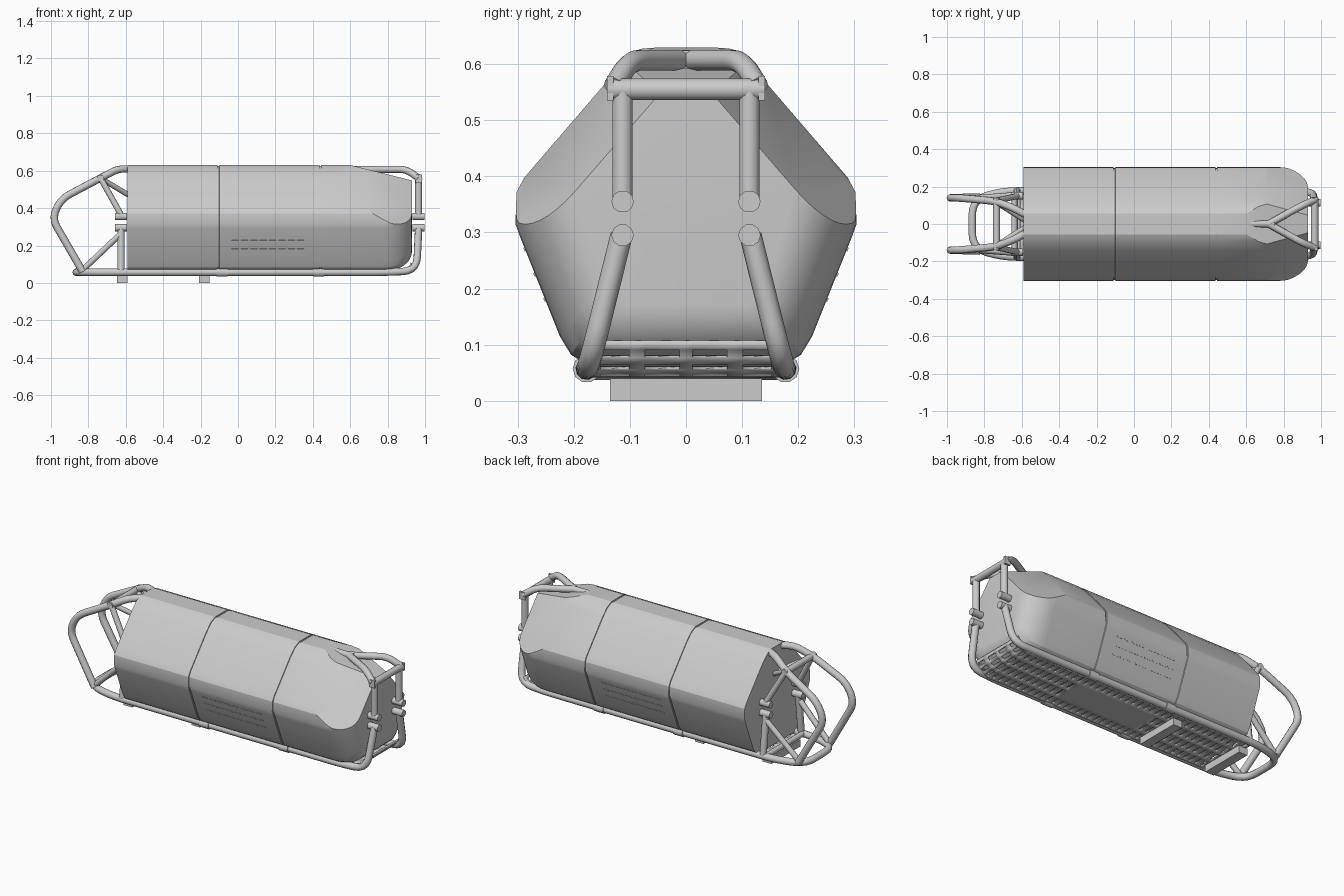
import bpy, bmesh, math
from mathutils import Vector

if "Cube" in bpy.data.objects:
    bpy.data.objects.remove(bpy.data.objects["Cube"])


def finish(bm, name, angle=30):
    bmesh.ops.recalc_face_normals(bm, faces=bm.faces[:])
    me = bpy.data.meshes.new(name)
    bm.to_mesh(me)
    bm.free()
    ob = bpy.data.objects.new(name, me)
    bpy.context.collection.objects.link(ob)
    bpy.ops.object.select_all(action='DESELECT')
    ob.select_set(True)
    bpy.context.view_layer.objects.active = ob
    bpy.ops.object.shade_smooth_by_angle(angle=math.radians(angle))
    return ob


def rounded(pts, r, n=5):
    # Replace polyline corners with short arcs
    pts = [Vector(p) for p in pts]
    out = [pts[0]]
    for a, b, c in zip(pts, pts[1:], pts[2:]):
        k = min(r, (a - b).length * .48, (c - b).length * .48)
        p, q = b + (a - b).normalized() * k, b + (c - b).normalized() * k
        for i in range(n + 1):
            t = i / n
            out.append(p * (1 - t) ** 2 + b * 2 * t * (1 - t) + q * t * t)
    return out + [pts[-1]]


def tube(name, pts, r=.019, bend=.07):
    cu = bpy.data.curves.new(name, 'CURVE')
    cu.dimensions = '3D'
    cu.bevel_depth, cu.bevel_resolution, cu.use_fill_caps = r, 3, True
    path = rounded(pts, bend)
    sp = cu.splines.new('POLY')
    sp.points.add(len(path) - 1)
    for p, v in zip(sp.points, path):
        p.co = (*v, 1)
    ob = bpy.data.objects.new(name, cu)
    bpy.context.collection.objects.link(ob)
    bpy.ops.object.select_all(action='DESELECT')
    ob.select_set(True)
    bpy.context.view_layer.objects.active = ob
    bpy.ops.object.convert(target='MESH')
    bpy.ops.object.shade_smooth_by_angle(angle=math.radians(50))


def pair(name, pts, r=.019, bend=.07):
    for side, s in (("left", 1), ("right", -1)):
        tube(f"{name}_{side}", [(x, y * s, z) for x, y, z in pts], r, bend)


def box(bm, c, size, tilt=None):
    vs = bmesh.ops.create_cube(bm, size=1)['verts']
    for v in vs:
        p = Vector(v.co[i] * size[i] for i in range(3))
        if tilt:
            p.y, p.z = (p.y * math.cos(tilt) - p.z * math.sin(tilt),
                        p.y * math.sin(tilt) + p.z * math.cos(tilt))
        v.co = p + Vector(c)


# Main hull: lofted rounded hexagon with seam grooves and rounded nose
half = [(.055, .63), (.095, .613), (.14, .57), (.288, .398), (.302, .372), (.304, .315),
        (.295, .29), (.225, .115), (.205, .082), (.17, .06)]
profile = half + [(-y, z) for y, z in reversed(half)]
rings = [(-.592, 1, 1)]
for sx in (-.105, .44):
    rings += [(sx - .005, 1, 1), (sx - .004, .982, .985), (sx + .004, .982, .985), (sx + .005, 1, 1)]
for i in range(10):
    a = math.radians(i * 10)
    drop = 1 - math.cos(a)
    rings.append((.775 + .155 * math.sin(a), 1 - .36 * drop, 1 - .19 * drop))
bm = bmesh.new()
loops = []
for x, sy, sz in rings:
    zc = .63 if x > .7 else .34
    loops.append([bm.verts.new((x, y * sy, zc + (z - zc) * sz)) for y, z in profile])
n = len(profile)
for a, b in zip(loops, loops[1:]):
    for i in range(n):
        bm.faces.new((a[i], a[(i + 1) % n], b[(i + 1) % n], b[i]))
bm.faces.new(loops[0])
bm.faces.new(loops[-1])
# Sloped top and shoulder facets on the nose
for co, no in (((.60, 0, .63), (.25, 0, 1)),
               ((.70, .14, .57), (.37, .756, .654)), ((.70, -.14, .57), (.37, -.756, .654))):
    bmesh.ops.bisect_plane(bm, geom=bm.verts[:] + bm.edges[:] + bm.faces[:], dist=1e-5,
                           plane_co=co, plane_no=no, clear_outer=True)
    bmesh.ops.holes_fill(bm, edges=[e for e in bm.edges if e.is_boundary], sides=0)
finish(bm, "hull", 22)

# Side vent slits, three dashed rows on each lower flank
bm = bmesh.new()
for s in (-1, 1):
    for z in (.27, .225, .18):
        y = .295 - (.29 - z) * .4
        for i in range(8):
            box(bm, (-.015 + i * .05, s * y, z), (.038, .004, .007), s * math.radians(-22))
finish(bm, "side_vents")

# Slotted skid plate, turned up at the front
path = [(-.61, .045)]
while path[-1][0] < .83:
    path.append((path[-1][0] + (.026 if len(path) % 2 else .014), .045))
x0 = path[-1][0]
for i in range(1, 8):
    a = math.radians(i * 11)
    path.append((x0 + .10 * math.sin(a), .045 + .08 * (1 - math.cos(a))))
cols = [-.178, -.155, -.105, -.075, -.025, .018, .062, .105, .155, .178]
cols = [-.18, -.155, -.105, -.075, -.025, .025, .075, .105, .155, .18]
cols = [-.18, -.152, -.102, -.073, -.012, .012, .073, .102, .152, .18]
bm = bmesh.new()
grid = [[bm.verts.new((x, y, z)) for y in cols] for x, z in path]
for i in range(len(path) - 1):
    for j in range(len(cols) - 1):
        solid_middle = -.10 < path[i][0] < .42 and j in (3, 5)
        if i % 2 == 1 and j in (1, 3, 5, 7) and not solid_middle:
            continue
        bm.faces.new((grid[i][j], grid[i + 1][j], grid[i + 1][j + 1], grid[i][j + 1]))
plate = finish(bm, "skid_plate")
mod = plate.modifiers.new("thickness", 'SOLIDIFY')
mod.thickness, mod.offset = .008, 0

# Feet pads under the plate
bm = bmesh.new()
for x in (-.62, -.18):
    box(bm, (x, 0, .02), (.056, .27, .04))
finish(bm, "feet_pads")

# Lower rails: one U round the back, both legs rising at the nose
leg = [(-.865, .13, .057), (-.70, .177, .057), (.80, .177, .057), (.955, .172, .065),
       (.966, .115, .295)]
tube("lower_rail", [(x, -y, z) for x, y, z in reversed(leg)] + leg, .02, .11)

# Rail clamps
for x in (-.085, .43):
    pair("rail_clamp", [(x - .03, .177, .057), (x + .03, .177, .057)], .025)

# Couplings at both ends
for z in (.295, .355):
    pair("front_coupling", [(.932, .113, z), (.998, .113, z)], .02)
    pair("rear_coupling", [(-.658, .15, z), (-.594, .15, z)], .02)

# Front upper frame
pair("front_post", [(.966, .113, .355), (.966, .113, .56)])
tube("front_crossbar", [(.966, -.14, .555), (.966, .14, .555)], .02)
pair("front_arm", [(.72, .0, .607), (.90, .10, .607), (.966, .128, .56)])
tube("front_arm_root", [(.62, 0, .606), (.75, 0, .606)])
bm = bmesh.new()
for s in (-1, 1):
    box(bm, (.966, s * .135, .557), (.036, .012, .044))
finish(bm, "crossbar_ends")

# Rear cage
pair("rear_loop", [(-.58, .05, .61), (-.645, .085, .608), (-.74, .122, .558), (-.945, .14, .45),
                   (-.995, .14, .345), (-.83, .145, .06)], .02, .1)
tube("rear_upper_crossbar", [(-.735, -.14, .56), (-.735, .14, .56)])
pair("rear_upper_strut", [(-.735, .125, .56), (-.62, .15, .355)], .016)
pair("rear_top_brace", [(-.735, .115, .56), (-.585, .02, .47)], .014)
pair("rear_post", [(-.625, .15, .295), (-.625, .177, .06)])
pair("rear_lower_strut", [(-.83, .14, .07), (-.63, .155, .26)], .016)
tube("rear_lower_crossbar", [(-.64, -.17, .06), (-.64, .17, .06)], .016)
